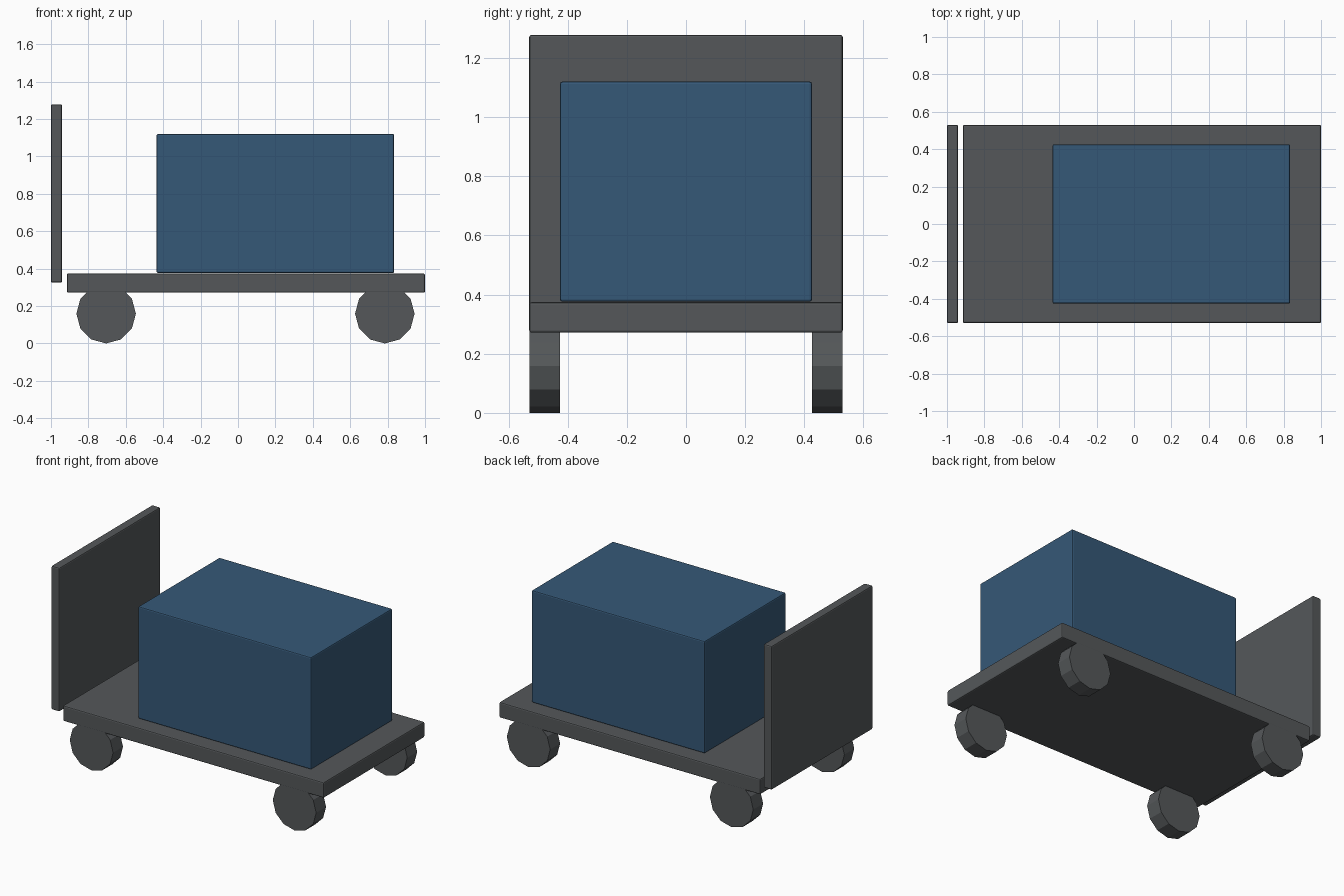
import bpy
import math

if "Cube" in bpy.data.objects:
    bpy.data.objects.remove(bpy.data.objects["Cube"])


def material(name, rgb):
    m = bpy.data.materials.new(name)
    m.diffuse_color = (*rgb, 1)
    m.use_nodes = True
    m.node_tree.nodes["Principled BSDF"].inputs["Base Color"].default_value = m.diffuse_color
    return m


grey = material("dark grey", (0.090, 0.097, 0.102))
blue = material("steel blue", (0.036, 0.098, 0.185))


def box(name, x, y, z, mat, bevel=0.008):
    """Bevelled box from (min, max) ranges."""
    bpy.ops.mesh.primitive_cube_add(
        size=1, location=[sum(r) / 2 for r in (x, y, z)])
    ob = bpy.context.object
    ob.name = name
    ob.scale = [r[1] - r[0] for r in (x, y, z)]
    bpy.ops.object.transform_apply(location=False, rotation=False, scale=True)
    ob.data.materials.append(mat)
    mod = ob.modifiers.new("soft edges", "BEVEL")
    mod.width = bevel
    mod.segments = 2
    return ob


# Deck, upright end panel and cargo crate
box("deck", (-0.915, 1.0), (-0.53, 0.53), (0.271, 0.374), grey)
box("end_panel", (-1.0, -0.94), (-0.53, 0.53), (0.325, 1.278), grey)
box("crate", (-0.435, 0.835), (-0.426, 0.426), (0.376, 1.12), blue)

# Four twelve-sided wheels, flush with the deck sides
for end, x in (("rear", -0.705), ("front", 0.785)):
    for side, s in (("right", -1), ("left", 1)):
        bpy.ops.mesh.primitive_cylinder_add(
            vertices=12, radius=0.159, depth=0.104,
            location=(x, s * 0.4775, 0.159), rotation=(math.pi / 2, 0, 0))
        wheel = bpy.context.object
        wheel.name = f"{end}_{side}_wheel"
        wheel.data.materials.append(grey)
